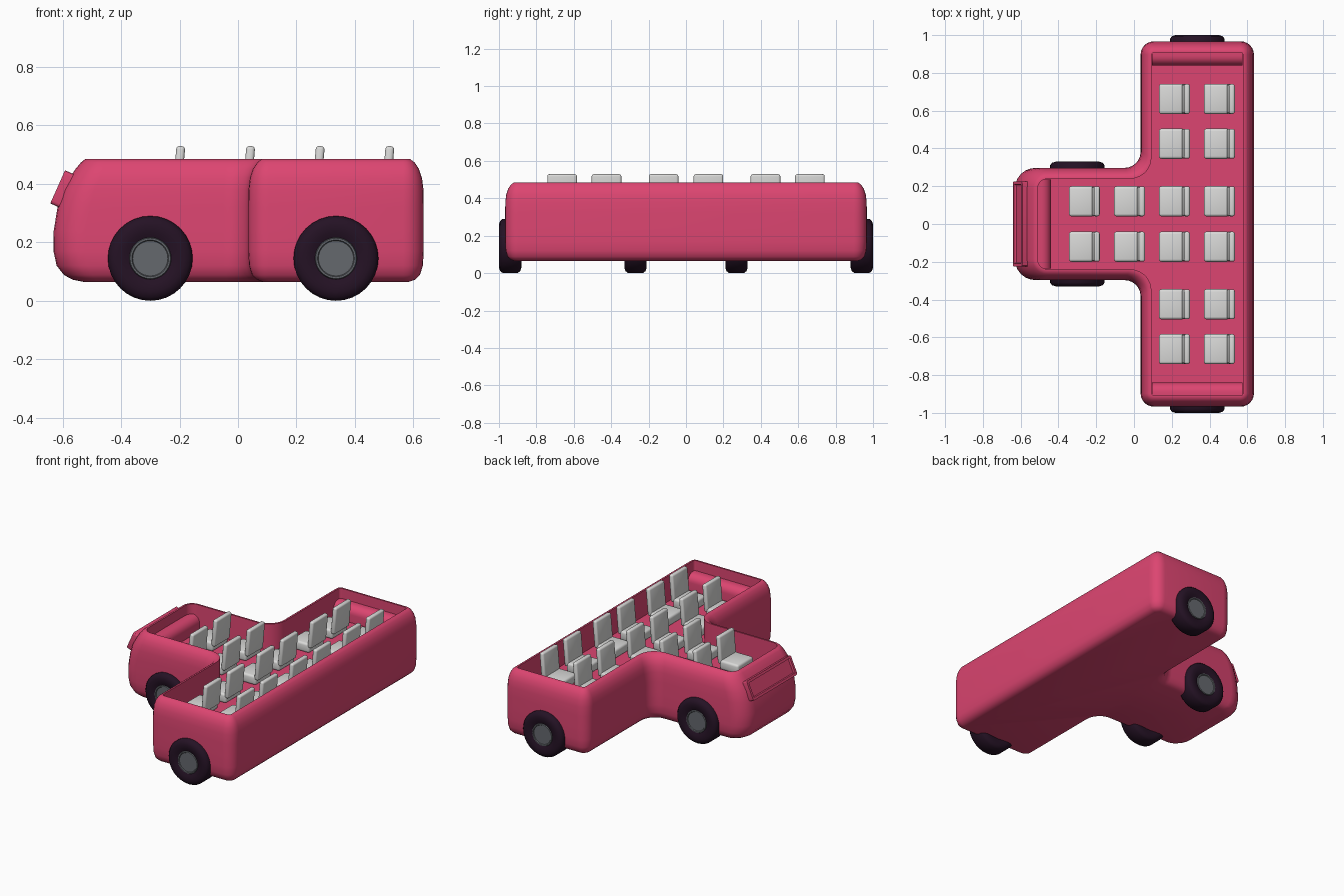
import bpy, bmesh, math
from mathutils import Matrix, Vector

cube = bpy.data.objects.get("Cube")
if cube:
    bpy.data.objects.remove(cube, do_unlink=True)


def material(name, rgb):
    m = bpy.data.materials.new(name)
    m.use_nodes = True
    m.diffuse_color = (*rgb, 1)
    bsdf = m.node_tree.nodes["Principled BSDF"]
    bsdf.inputs["Base Color"].default_value = (*rgb, 1)
    bsdf.inputs["Roughness"].default_value = 0.6
    return m


PINK = material("pink paint", (0.72, 0.06, 0.165))
WHITE = material("pale seat", (0.70, 0.70, 0.69))
RUBBER = material("dark rubber", (0.018, 0.006, 0.018))
STEEL = material("grey hub", (0.13, 0.14, 0.155))


def finish(name, bm, mat, angle=35):
    """Turn a bmesh into a smooth-shaded object."""
    bmesh.ops.recalc_face_normals(bm, faces=bm.faces)
    mesh = bpy.data.meshes.new(name)
    bm.to_mesh(mesh)
    bm.free()
    mesh.materials.append(mat)
    ob = bpy.data.objects.new(name, mesh)
    bpy.context.collection.objects.link(ob)
    bpy.ops.object.select_all(action='DESELECT')
    ob.select_set(True)
    bpy.context.view_layer.objects.active = ob
    bpy.ops.object.shade_smooth_by_angle(angle=math.radians(angle))
    return ob


def add_box(bm, lo, hi, bevel=0.0, segments=3):
    """Add a box between two corners, optionally with rounded edges."""
    lo, hi = Vector(lo), Vector(hi)
    part = bmesh.new()
    bmesh.ops.create_cube(part, size=1)
    bmesh.ops.scale(part, vec=hi - lo, verts=part.verts)
    bmesh.ops.translate(part, vec=(lo + hi) / 2, verts=part.verts)
    if bevel:
        bmesh.ops.bevel(part, geom=part.edges[:], offset=bevel, segments=segments,
                        profile=0.5, affect='EDGES')
    temp = bpy.data.meshes.new("temp")
    part.to_mesh(temp)
    part.free()
    bm.from_mesh(temp)
    bpy.data.meshes.remove(temp)


def loft(bm, rings, closed=False):
    """Skin a list of equal rings; cap the ends unless closed."""
    loops = [[bm.verts.new(p) for p in ring] for ring in rings]
    n = len(loops[0])
    pairs = list(zip(loops, loops[1:]))
    if closed:
        pairs.append((loops[-1], loops[0]))
    else:
        bm.faces.new(loops[0])
        bm.faces.new(loops[-1])
    for a, b in pairs:
        for i in range(n):
            j = (i + 1) % n
            bm.faces.new((a[i], a[j], b[j], b[i]))


# Body: T-shaped tub lofted from inset outlines
STEPS = 7


def outline(z, inset, front):
    x0, x1, stem, end = 0.035 + inset, 0.635 - inset, 0.297 - inset, 0.967 - inset
    bar_r, nose_r, fillet = max(0.07 - inset, 0.015), max(0.11 - inset, 0.03), 0.085 + inset * 0.5
    # corner x, corner y, radius, start angle, sweep
    corners = [(x1, end, bar_r, 0, 90), (x0, end, bar_r, 90, 90),
               (x0, stem, fillet, 0, -90), (front, stem, nose_r, 90, 90)]
    half = []
    for cx, cy, r, start, sweep in corners:
        mid = math.radians(start + sweep / 2)
        sign = 1 if sweep > 0 else -1
        ox = cx - sign * r * math.copysign(1, math.cos(mid))
        oy = cy - sign * r * math.copysign(1, math.sin(mid))
        if sweep < 0:
            # concave corner: the arc bulges back toward the corner
            ox, oy = cx - r, cy + r
        for i in range(STEPS):
            a = math.radians(start + sweep * i / (STEPS - 1))
            if sweep < 0:
                a = math.radians(-90 * i / (STEPS - 1))
            half.append((ox + r * math.cos(a), oy + r * math.sin(a), z))
    return half + [(x, -y, z) for x, y, z in reversed(half)]


FLOOR = 0.32
sections = [(0.065, 0.05, -0.53), (0.072, 0.03, -0.565), (0.088, 0.013, -0.595),
            (0.12, 0.003, -0.62), (0.17, 0, -0.631), (0.24, 0, -0.63),
            (0.32, 0, -0.617), (0.38, 0.001, -0.598), (0.42, 0.006, -0.576),
            (0.45, 0.016, -0.556), (0.473, 0.031, -0.537), (0.485, 0.047, -0.522),
            (0.485, 0.058, -0.51), (FLOOR, 0.058, -0.51)]
bm = bmesh.new()
loft(bm, [outline(*s) for s in sections])
finish("body_tub", bm, PINK, 40)


# Rounded ledges along the inside of the three ends
def ledge(name, length, matrix):
    bm = bmesh.new()
    depth, top = 0.07, 0.42
    profile = [(0, FLOOR - 0.01), (0, top)]
    for i in range(7):
        a = math.radians(90 - 15 * i)
        profile.append((depth - 0.05 + 0.05 * math.cos(a), top - 0.05 + 0.05 * math.sin(a)))
    profile.append((depth, FLOOR - 0.01))
    loft(bm, [[(x, s * length / 2, z) for x, z in profile] for s in (-1, 1)])
    bm.transform(matrix)
    finish(name, bm, PINK)


ledge("front_ledge", 0.47, Matrix.Translation((-0.51, 0, 0)))
for side, s in (("left", 1), ("right", -1)):
    turn = Matrix.Rotation(math.radians(-90 * s), 4, 'Z')
    ledge(side + "_end_ledge", 0.48, Matrix.Translation((0.335, s * 0.91, 0)) @ turn)

# Sloping nose panel with a recessed centre
bm = bmesh.new()
add_box(bm, (-0.016, -0.225, -0.062), (0.016, 0.225, 0.062))
face = min(bm.faces, key=lambda f: f.calc_center_median().x)
outer = [e for e in bm.edges if e not in face.edges[:] and abs(e.verts[0].co.x - e.verts[1].co.x) > 0.01]
bmesh.ops.bevel(bm, geom=outer, offset=0.012, segments=3, profile=0.5, affect='EDGES')
face = min(bm.faces, key=lambda f: f.calc_center_median().x)
bmesh.ops.inset_individual(bm, faces=[face], thickness=0.016)
bmesh.ops.inset_individual(bm, faces=[face], thickness=0.004, depth=-0.012)
bm.transform(Matrix.Translation((-0.602, 0, 0.383)) @ Matrix.Rotation(math.radians(24), 4, 'Y'))
finish("nose_panel", bm, PINK, 30)

# Seats: one shared mesh, cushion plus leaning backrest
bm = bmesh.new()
add_box(bm, (-0.06, -0.079, -0.10), (-0.03, 0.079, 0.075), 0.011)
bm.transform(Matrix.Translation((0.188, 0, 0.45)) @ Matrix.Rotation(math.radians(5), 4, 'Y'))
add_box(bm, (0, -0.08, FLOOR), (0.135, 0.08, 0.38), 0.014)
seat = finish("seat", bm, WHITE)
places = [(x, y) for x in (0.132, 0.37) for y in (0.12, 0.425, 0.662)]
places += [(x, 0.12) for x in (-0.345, -0.106)]
spots = [(x, s * y) for x, y in places for s in (1, -1)]
seat.location = (*spots[0], 0)
for x, y in spots[1:]:
    copy = seat.copy()
    copy.location = (x, y, 0)
    bpy.context.collection.objects.link(copy)


# Wheels: lathed tyre and hub
def lathe(name, profile, mat, centre, side, closed):
    bm = bmesh.new()
    n = 32
    rings = [[(r * math.cos(math.tau * i / n), side * y, r * math.sin(math.tau * i / n))
              for i in range(n)] for y, r in profile]
    loft(bm, rings, closed)
    bm.transform(Matrix.Translation(centre))
    finish(name, bm, mat, 40)


TYRE = [(-0.05, 0.07), (-0.058, 0.09), (-0.06, 0.115), (-0.054, 0.134), (-0.04, 0.145),
        (0.04, 0.145), (0.054, 0.134), (0.06, 0.115), (0.058, 0.09), (0.05, 0.07)]
HUB = [(-0.05, 0.072), (0.05, 0.072), (0.056, 0.069), (0.056, 0.063), (0.051, 0.06)]
for place, x, y in (("front", -0.30, 0.27), ("rear", 0.335, 0.94)):
    for side, s in (("left", 1), ("right", -1)):
        centre = (x, s * y, 0.145)
        lathe(f"{place}_{side}_tyre", TYRE, RUBBER, centre, s, True)
        lathe(f"{place}_{side}_hub", HUB, STEEL, centre, s, False)
